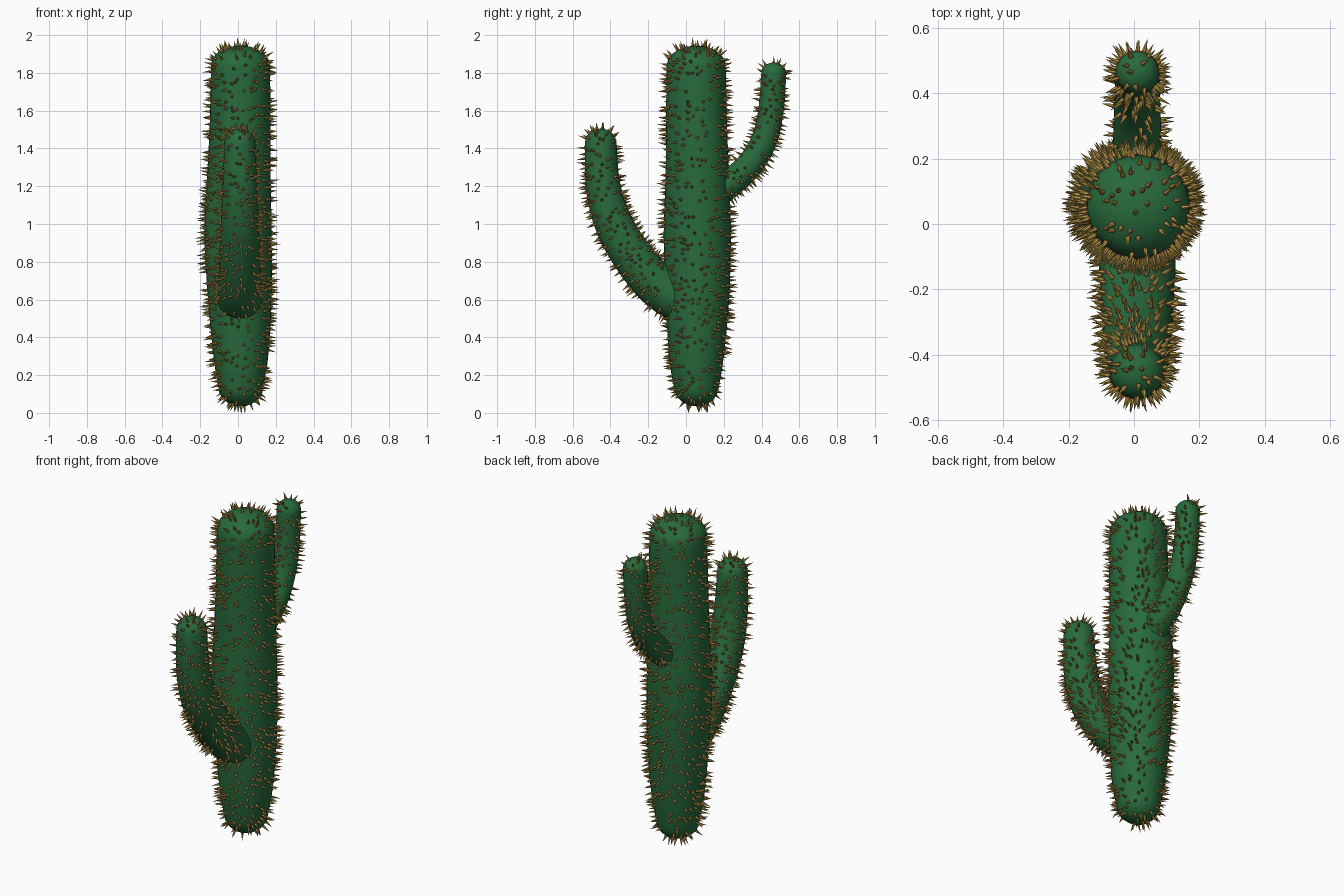
import bpy, bmesh, math, random
from mathutils import Vector
from mathutils.bvhtree import BVHTree

random.seed(7)
cube = bpy.data.objects.get("Cube")
if cube:
    bpy.data.objects.remove(cube, do_unlink=True)


def material(name, rgb):
    m = bpy.data.materials.new(name)
    m.use_nodes = True
    m.diffuse_color = (*rgb, 1)
    bsdf = m.node_tree.nodes["Principled BSDF"]
    bsdf.inputs["Base Color"].default_value = (*rgb, 1)
    bsdf.inputs["Roughness"].default_value = 0.8
    return m


green = material("cactus green", (0.021, 0.145, 0.045))
gold = material("spine gold", (0.50, 0.33, 0.07))
brown = material("spine brown", (0.30, 0.105, 0.03))


def add_object(name, bm, mats):
    mesh = bpy.data.meshes.new(name)
    bm.to_mesh(mesh)
    bm.free()
    for m in mats:
        mesh.materials.append(m)
    obj = bpy.data.objects.new(name, mesh)
    bpy.context.collection.objects.link(obj)
    return obj


def catmull(a, b, c, d, t):
    return 0.5 * (2 * b + (c - a) * t + (2 * a - 5 * b + 4 * c - d) * t * t
                  + (3 * b - a - 3 * c + d) * t ** 3)


def stem(name, stations, cap_height, sides=32, steps=5):
    """Round stem swept along (x, y, z, radius) stations, with domed ends."""
    pts = [Vector(s) for s in stations]
    pts = [2 * pts[0] - pts[1]] + pts + [2 * pts[-1] - pts[-2]]
    path = [catmull(*pts[i:i + 4], k / steps)
            for i in range(len(pts) - 3) for k in range(steps)] + [pts[-2]]
    rings = []
    for i, p in enumerate(path):
        axis = (path[min(i + 1, len(path) - 1)] - path[max(i - 1, 0)]).xyz.normalized()
        rings.append((p.xyz, axis, p.w))

    def dome(ring, sign):
        c, axis, r = ring
        angles = [math.radians(a) for a in (18, 36, 54, 72, 90)]
        return [(c + axis * sign * cap_height * math.sin(a), axis, r * math.cos(a))
                for a in angles]

    rings = dome(rings[0], -1)[::-1] + rings + dome(rings[-1], 1)
    bm = bmesh.new()
    loops = []
    for c, axis, r in rings:
        if r < 0.001:
            loops.append([bm.verts.new(c)] * sides)
            continue
        u = Vector((1, 0, 0))
        u = (u - axis * u.dot(axis)).normalized()
        v = axis.cross(u)
        loops.append([bm.verts.new(c + r * (u * math.cos(t) + v * math.sin(t)))
                      for t in (math.tau * k / sides for k in range(sides))])
    for low, high in zip(loops, loops[1:]):
        for k in range(sides):
            n = (k + 1) % sides
            quad = dict.fromkeys((low[k], low[n], high[n], high[k]))
            bm.faces.new(list(quad))
    bmesh.ops.recalc_face_normals(bm, faces=bm.faces)
    for f in bm.faces:
        f.smooth = True
    return add_object(name, bm, [green])


# Trunk and its two upturned arms
trunk = stem("trunk", [
    (0.015, 0.055, 0.14, 0.120), (0.015, 0.055, 0.30, 0.145),
    (0.01, 0.06, 0.60, 0.168), (0, 0.06, 0.95, 0.178),
    (0.005, 0.06, 1.25, 0.168), (0.012, 0.055, 1.55, 0.161),
    (0.013, 0.054, 1.84, 0.156)], 0.105)
front_arm = stem("front_arm", [
    (0.01, 0.02, 0.57, 0.118), (0.01, -0.12, 0.65, 0.117),
    (0.01, -0.25, 0.785, 0.110), (0.01, -0.373, 0.98, 0.102),
    (0.01, -0.437, 1.19, 0.092), (0.01, -0.452, 1.43, 0.083)], 0.075)
back_arm = stem("back_arm", [
    (0.01, 0.10, 1.12, 0.075), (0.01, 0.24, 1.22, 0.074),
    (0.01, 0.35, 1.33, 0.071), (0.01, 0.42, 1.46, 0.068),
    (0.01, 0.452, 1.62, 0.067), (0.01, 0.465, 1.80, 0.066)], 0.055)
parts = [trunk, front_arm, back_arm]
trees = {}
for part in parts:
    m = part.data
    trees[part] = BVHTree.FromPolygons([v.co for v in m.vertices],
                                       [list(p.vertices) for p in m.polygons])


def buried(p, part):
    for other in parts:
        if other is not part:
            loc, normal, _, _ = trees[other].find_nearest(p)
            if (p - loc).dot(normal) < 0.008:
                return True
    return False


def add_spine(bm, p, n, length, radius, sides=6):
    """Golden cone standing on a slightly wider, shallow brown button."""
    u = n.orthogonal().normalized()
    v = n.cross(u)
    dirs = [u * math.cos(t) + v * math.sin(t)
            for t in (math.tau * k / sides for k in range(sides))]

    def ring(height, r):
        return [bm.verts.new(p + n * height + d * r) for d in dirs]

    foot, neck = ring(-0.003, radius), ring(0.004, radius * 0.8)
    tip = bm.verts.new(p + n * length)
    for k in range(sides):
        j = (k + 1) % sides
        bm.faces.new((foot[k], foot[j], neck[j], neck[k])).material_index = 1
        bm.faces.new((neck[k], neck[j], tip))


def spines(part, density, gap, length, radius):
    """Scatter spines over the exposed skin of a stem."""
    polys = part.data.polygons
    areas = [p.area for p in polys]
    wanted = int(sum(areas) * density)
    bm = bmesh.new()
    placed = []
    for poly in random.choices(polys, areas, k=wanted * 4):
        if len(placed) >= wanted:
            break
        corners = [part.data.vertices[i].co for i in poly.vertices]
        a, b, c, d = corners if len(corners) == 4 else corners + corners[-1:]
        s = random.random()
        p = a.lerp(b, s).lerp(d.lerp(c, s), random.random())
        if any((p - q).length_squared < gap * gap for q in placed) or buried(p, part):
            continue
        placed.append(p)
        lean = Vector([random.uniform(-0.2, 0.2) for _ in range(3)])
        add_spine(bm, p, (poly.normal + lean).normalized(),
                  length * random.uniform(0.8, 1.2), radius)
    add_object(part.name + "_spines", bm, [gold, brown])


spines(trunk, 430, 0.018, 0.043, 0.0092)
spines(front_arm, 430, 0.018, 0.041, 0.009)
spines(back_arm, 430, 0.018, 0.041, 0.0085)
